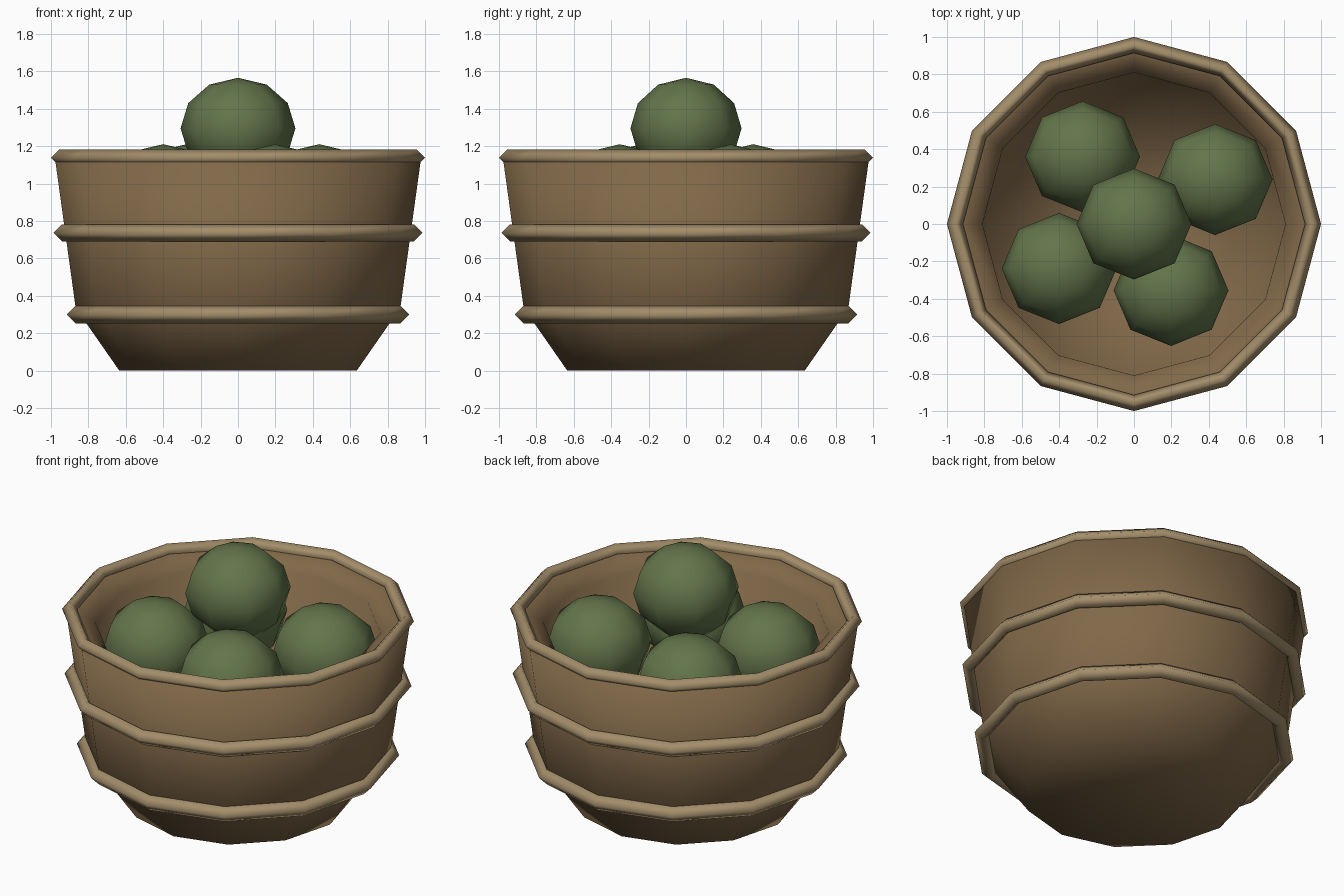
import bpy, bmesh, math

if "Cube" in bpy.data.objects:
    bpy.data.objects.remove(bpy.data.objects["Cube"])

SIDES = 12


def material(name, color):
    m = bpy.data.materials.new(name)
    m.diffuse_color = (*color, 1)
    m.use_nodes = True
    m.node_tree.nodes["Principled BSDF"].inputs["Base Color"].default_value = m.diffuse_color
    return m


brown = material("basket_brown", (0.220, 0.140, 0.066))
tan = material("hoop_tan", (0.370, 0.270, 0.145))
green = material("fruit_green", (0.125, 0.178, 0.070))


def finish(bm, name, mat):
    bmesh.ops.recalc_face_normals(bm, faces=bm.faces)
    for f in bm.faces:
        f.smooth = True
    mesh = bpy.data.meshes.new(name)
    bm.to_mesh(mesh)
    bm.free()
    mesh.materials.append(mat)
    ob = bpy.data.objects.new(name, mesh)
    bpy.context.collection.objects.link(ob)
    return ob


def lathe(name, profile, mat, closed=False):
    """Spin (radius, z) points around z; radius 0 becomes a single pole."""
    bm = bmesh.new()
    rings = []
    for r, z in profile:
        if r == 0:
            rings.append([bm.verts.new((0, 0, z))] * SIDES)
        else:
            rings.append([bm.verts.new((r * math.cos(2 * math.pi * i / SIDES),
                                        r * math.sin(2 * math.pi * i / SIDES), z))
                          for i in range(SIDES)])
    pairs = list(zip(rings, rings[1:]))
    if closed:
        pairs.append((rings[-1], rings[0]))
    for a, b in pairs:
        for i in range(SIDES):
            j = (i + 1) % SIDES
            bm.faces.new(list(dict.fromkeys((a[i], a[j], b[j], b[i]))))
    return finish(bm, name, mat)


# Basket: outer wall, rim, sloping inner lip, then inner wall and floor
lathe("basket", [(0, 0), (0.635, 0), (0.868, 0.335), (0.978, 1.13),
                 (0.92, 1.13), (0.81, 1.06), (0.79, 0.36), (0, 0.10)], brown)

# Hoops with a diamond cross-section
for name, r, z, t in (("lower_hoop", 0.868, 0.300, 0.048),
                      ("middle_hoop", 0.940, 0.736, 0.046),
                      ("rim_hoop", 0.957, 1.138, 0.043)):
    lathe(name, [(r + t, z), (r, z + t), (r - t, z), (r, z - t)], tan, closed=True)

# Fruit: slightly flattened low-poly balls, four below and one on top
for n, (x, y, z) in enumerate([(-0.275, 0.36, 0.94), (0.434, 0.238, 0.94),
                               (-0.40, -0.238, 0.94), (0.198, -0.355, 0.94),
                               (0, 0, 1.295)]):
    bm = bmesh.new()
    bmesh.ops.create_uvsphere(bm, u_segments=8, v_segments=6, radius=1)
    bmesh.ops.scale(bm, vec=(0.307, 0.297, 0.27), verts=bm.verts)
    bmesh.ops.translate(bm, vec=(x, y, z), verts=bm.verts)
    finish(bm, f"fruit_{n + 1}", green)
